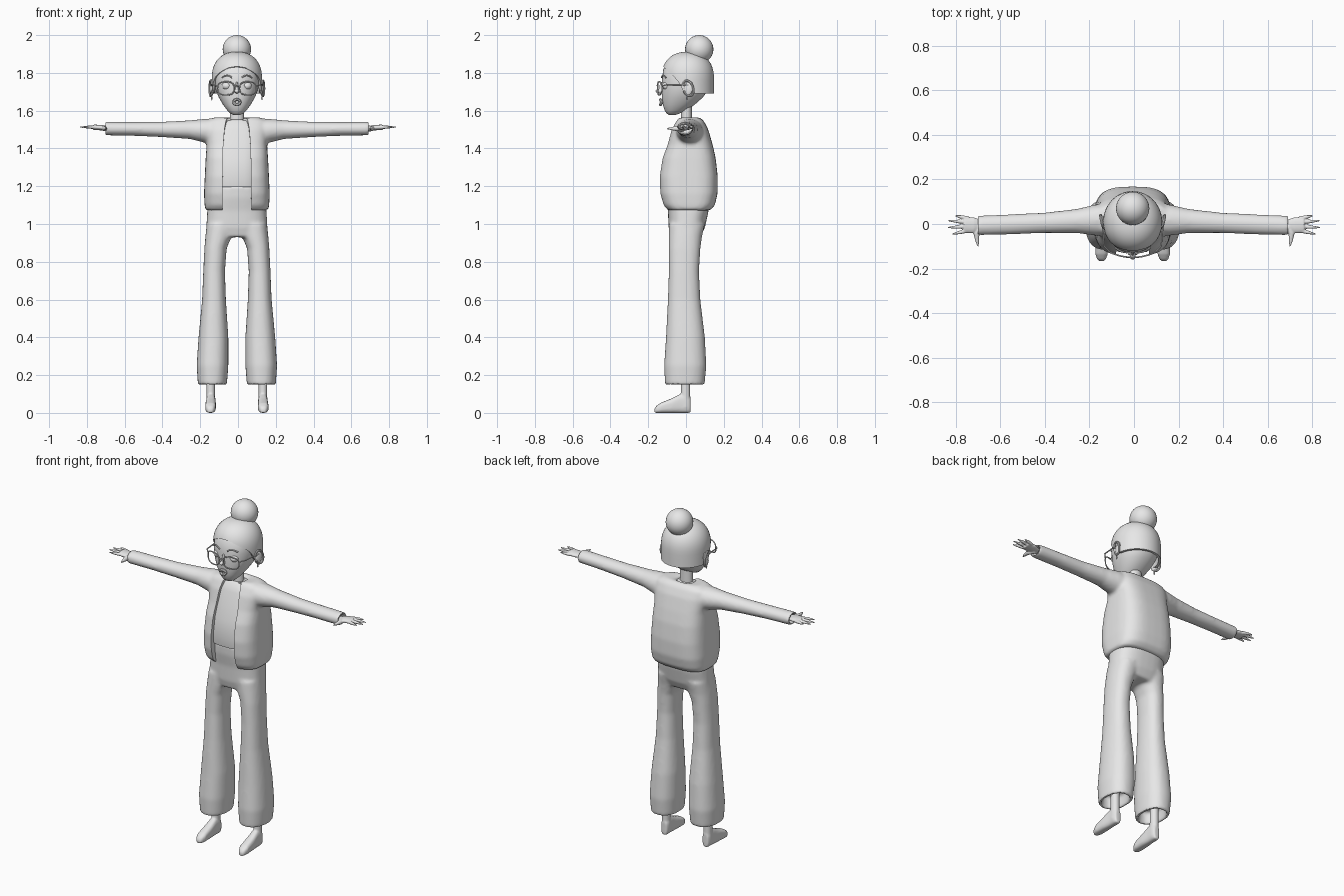
import bpy, bmesh, math
from math import sin, cos, pi, radians
from mathutils import Vector, Matrix

cube = bpy.data.objects.get("Cube")
if cube:
    bpy.data.objects.remove(cube, do_unlink=True)

grey = bpy.data.materials.new("plain_grey")
grey.use_nodes = True
grey.diffuse_color = (0.8, 0.8, 0.8, 1)
grey.node_tree.nodes["Principled BSDF"].inputs["Base Color"].default_value = (0.8, 0.8, 0.8, 1)

BODY = -0.006   # body sits slightly off centre
parts = []


def loft(bm, rings, power=2.0, n=32):
    """Skin a closed tube through rings of (centre, half axis u, half axis v)."""
    loops = []
    for c, u, v in rings:
        loop = []
        for i in range(n):
            a = 2 * pi * i / n
            p = math.copysign(abs(cos(a)) ** (2 / power), cos(a))
            q = math.copysign(abs(sin(a)) ** (2 / power), sin(a))
            loop.append(bm.verts.new(Vector(c) + Vector(u) * p + Vector(v) * q))
        loops.append(loop)
    for a, b in zip(loops, loops[1:]):
        for i in range(n):
            j = (i + 1) % n
            bm.faces.new((a[i], a[j], b[j], b[i]))
    bm.faces.new(loops[0][::-1])
    bm.faces.new(loops[-1])


def upright(rows, cx=0.0):
    """Horizontal rings from (z, half width, front y, back y)."""
    return [((cx, (f + b) / 2, z), (w, 0, 0), (0, (b - f) / 2, 0)) for z, w, f, b in rows]


def tube(points, radii, flat=1.0):
    """Rings along a path; flat squashes the height."""
    pts = [Vector(p) for p in points]
    rings = []
    for i, p in enumerate(pts):
        d = (pts[min(i + 1, len(pts) - 1)] - pts[max(i - 1, 0)]).normalized()
        u = d.cross(Vector((0, 0, 1))).normalized()
        rings.append((p, u * radii[i], u.cross(d) * radii[i] * flat))
    return rings


def ball(bm, centre, size, rot=(0, 0, 0)):
    m = Matrix.Translation(centre)
    for angle, axis in zip(rot, "XYZ"):
        m = m @ Matrix.Rotation(angle, 4, axis)
    m = m @ Matrix.Diagonal((*size, 1))
    bmesh.ops.create_uvsphere(bm, u_segments=28, v_segments=18, radius=1, matrix=m)


def bake(ob):
    dg = bpy.context.evaluated_depsgraph_get()
    me = bpy.data.meshes.new_from_object(ob.evaluated_get(dg))
    name = ob.name
    bpy.data.objects.remove(ob, do_unlink=True)
    new = bpy.data.objects.new(name, me)
    bpy.context.collection.objects.link(new)
    me.materials.clear()
    me.materials.append(grey)
    parts.append(new)
    return new


def finish(name, bm, voxel=0, smooth=0, cutter=None, thick=0, dx=BODY):
    bmesh.ops.recalc_face_normals(bm, faces=bm.faces)
    bmesh.ops.translate(bm, verts=bm.verts, vec=(dx, 0, 0))
    me = bpy.data.meshes.new(name)
    bm.to_mesh(me)
    bm.free()
    ob = bpy.data.objects.new(name, me)
    bpy.context.collection.objects.link(ob)
    if voxel:
        mod = ob.modifiers.new("blend", 'REMESH')
        mod.mode, mod.voxel_size = 'VOXEL', voxel
    if smooth:
        mod = ob.modifiers.new("relax", 'SMOOTH')
        mod.factor, mod.iterations = 0.5, smooth
    if cutter:
        mod = ob.modifiers.new("opening", 'BOOLEAN')
        mod.operation, mod.object = 'DIFFERENCE', cutter
    if thick:
        mod = ob.modifiers.new("thickness", 'SOLIDIFY')
        mod.thickness, mod.offset = thick, -1
    return bake(ob)


def wire(name, points, radius, cyclic=False):
    cu = bpy.data.curves.new(name, 'CURVE')
    cu.dimensions, cu.bevel_depth, cu.bevel_resolution, cu.use_fill_caps = '3D', radius, 2, True
    sp = cu.splines.new('POLY')
    sp.points.add(len(points) - 1)
    for p, q in zip(sp.points, points):
        p.co = (q[0] + BODY, q[1], q[2], 1)
    sp.use_cyclic_u = cyclic
    ob = bpy.data.objects.new(name, cu)
    bpy.context.collection.objects.link(ob)
    return bake(ob)


# Trousers: pelvis and two flared legs with hollow hems
bm = bmesh.new()
loft(bm, upright([(0.93, .14, -.08, .075), (0.98, .162, -.092, .1), (1.07, .157, -.096, .12),
                  (1.14, .145, -.108, .12), (1.2, .13, -.11, .11)]), 2.6)
leg = [(.22, .075, .185, -.09, .075), (.148, .07, .19, -.095, .08), (.145, .053, .206, -.111, .098),
       (.25, .045, .213, -.116, .108), (.4, .045, .203, -.106, .1), (.6, .058, .184, -.096, .076),
       (.75, .063, .178, -.091, .069), (.87, .054, .172, -.091, .076), (.93, .03, .167, -.091, .084),
       (1.0, .012, .16, -.09, .1)]
for s in (1, -1):
    loft(bm, [((s * (a + b) / 2, (f + k) / 2, z), ((b - a) / 2, 0, 0), (0, (k - f) / 2, 0))
              for z, a, b, f, k in leg], 2.3)
finish("trousers", bm, 0.009, 8)

# Jacket: boxy body with sleeves, opened down the front
bm = bmesh.new()
loft(bm, [((0, -.17, z), (w, 0, 0), (0, .14, 0)) for z, w in
          ((1.0, .078), (1.4, .073), (1.5, .066), (1.62, .052))], 8, 40)
cutter = finish("opening_cutter", bm)
parts.remove(cutter)
bm = bmesh.new()
loft(bm, upright([(1.072, .166, -.098, .128), (1.1, .171, -.122, .153), (1.16, .174, -.139, .167),
                  (1.25, .17, -.143, .168), (1.35, .165, -.127, .157), (1.42, .16, -.1, .141),
                  (1.5, .166, -.077, .118), (1.545, .163, -.052, .095), (1.565, .12, -.036, .072),
                  (1.562, .052, -.034, .05), (1.53, .045, -.03, .04)]), 3.2, 40)
sleeve = [(.05, -.06, .1, 1.4, 1.56), (.17, -.052, .087, 1.43, 1.557), (.25, -.041, .068, 1.45, 1.549),
          (.4, -.041, .051, 1.46, 1.541), (.55, -.047, .044, 1.467, 1.54), (.7, -.051, .037, 1.469, 1.541),
          (.701, -.038, .026, 1.48, 1.53), (.66, -.036, .024, 1.482, 1.528)]
for s in (1, -1):
    loft(bm, [((s * x, (f + b) / 2, (lo + hi) / 2), (0, (b - f) / 2, 0), (0, 0, (hi - lo) / 2))
              for x, f, b, lo, hi in sleeve])
finish("jacket", bm, 0.009, 8, cutter)
bpy.data.objects.remove(cutter, do_unlink=True)

# Shirt under the jacket
bm = bmesh.new()
loft(bm, upright([(1.195, .12, -.122, .09), (1.25, .12, -.128, .1), (1.35, .12, -.112, .1), (1.42, .12, -.087, .09),
                  (1.5, .11, -.062, .06), (1.545, .08, -.04, .05), (1.552, .04, -.03, .04)]), 3)
finish("shirt", bm)

# Neck and face
bm = bmesh.new()
loft(bm, upright([(1.5, .04, -.028, .034), (1.56, .037, -.026, .032), (1.65, .037, -.026, .032)]))
finish("neck", bm)
bm = bmesh.new()
loft(bm, upright([(1.576, .014, -.088, -.06), (1.584, .034, -.102, -.035), (1.6, .05, -.113, 0), (1.63, .073, -.123, .045),
                  (1.67, .096, -.128, .09), (1.71, .113, -.129, .12), (1.76, .12, -.128, .13),
                  (1.82, .118, -.122, .128), (1.86, .1, -.09, .11), (1.89, .06, -.05, .07)]), 2.2, 40)
finish("face", bm, smooth=1)

# Hair cap whose lower edge follows the hairline, and a bun
line = [(0, 1.835), (.35, 1.828), (.7, 1.806), (1.0, 1.782), (1.2, 1.755), (1.4, 1.705), (1.7, 1.69), (pi, 1.69)]


def hairline(d):
    for (a, za), (b, zb) in zip(line, line[1:]):
        if d <= b + 1e-6:
            return za + (zb - za) * (d - a) / (b - a)


bm = bmesh.new()
cols, rows, top = 72, 14, 1.912
grid = []
for r in range(rows):
    t, ring = r / rows, []
    for i in range(cols):
        a = 2 * pi * i / cols - pi
        z = hairline(abs(a)) + (top - hairline(abs(a))) * sin(t * pi / 2)
        h = max(0, (z - 1.77) / (top - 1.77))
        k = (1 - h ** 2.3) ** (1 / 2.3)
        ring.append(bm.verts.new((sin(a) * .133 * k, .009 - cos(a) * .139 * k, z)))
    grid.append(ring)
for lo, hi in zip(grid, grid[1:]):
    for i in range(cols):
        bm.faces.new((lo[i], lo[(i + 1) % cols], hi[(i + 1) % cols], hi[i]))
bm.faces.new(grid[-1])
finish("hair", bm, thick=.014)
bm = bmesh.new()
ball(bm, (0, .07, 1.925), (.075, .075, .075))
finish("hair_bun", bm)

# Nose and mouth
bm = bmesh.new()
ball(bm, (0, -.138, 1.703), (.013, .024, .012))
ball(bm, (0, -.127, 1.725), (.008, .014, .03))
finish("nose", bm, 0.003, 4)
wire("lips", [(.016 * cos(t * pi / 8), -.129 - .006 * abs(sin(t * pi / 8)), 1.645 + .014 * sin(t * pi / 8))
              for t in range(16)], .008, True)

for s, side in ((1, "left"), (-1, "right")):
    # Eye, lid and brow
    bm = bmesh.new()
    ball(bm, (s * .053, -.1, 1.73), (.024, .024, .021))
    finish(side + "_eye", bm)
    bm = bmesh.new()
    ball(bm, (s * .053, -.1, 1.73), (.027, .027, .024))
    bmesh.ops.bisect_plane(bm, geom=bm.verts[:] + bm.edges[:] + bm.faces[:], plane_co=(0, 0, 1.731),
                           plane_no=(0, 0, 1), clear_inner=True)
    finish(side + "_eyelid", bm, thick=.003)
    wire(side + "_eyebrow", [(s * (.025 + .055 * t), -.128 + .022 * t * t, 1.775 + .012 * sin(pi * t))
                             for t in (0, .25, .5, .75, 1)], .004)
    # Glasses rim and temple
    rim = []
    for i in range(28):
        a = 2 * pi * i / 28
        x = .058 + .044 * math.copysign(abs(cos(a)) ** .75, cos(a))
        rim.append((s * x, -.15 + 2.2 * x * x, 1.718 + .035 * math.copysign(abs(sin(a)) ** .75, sin(a))))
    wire(side + "_glasses_rim", rim, .0035, True)
    wire(side + "_glasses_temple", [(s * .101, -.128, 1.73), (s * .128, -.1, 1.738), (s * .135, -.02, 1.738),
                                    (s * .138, .02, 1.735), (s * .138, .035, 1.71)], .0035)
    # Ear with raised outer rim, and a drop earring
    bm = bmesh.new()
    ball(bm, (s * .132, .012, 1.718), (.01, .026, .04), (radians(-15), 0, s * radians(-18)))
    finish(side + "_ear", bm)
    wire(side + "_ear_rim", [(s * (.138 + .25 * y), .012 + y - .2 * z, 1.718 + z) for y, z in
                             [(.027 * cos(k * pi / 9), .041 * sin(k * pi / 9)) for k in range(-8, 9)]], .006)
    bm = bmesh.new()
    ball(bm, (s * .133, .005, 1.667), (.004, .004, .012))
    finish(side + "_earring", bm)

    # Hand: palm, four fingers and a thumb
    bm = bmesh.new()
    loft(bm, tube([(s * .65, -.006, 1.505), (s * .69, -.006, 1.507), (s * .72, -.006, 1.51), (s * .765, -.004, 1.512)],
                  [.02, .026, .036, .036], .4), n=20)
    for y, tip_y, tip in ((.025, .038, .805), (.008, .015, .836), (-.011, -.016, .839), (-.029, -.046, .818)):
        loft(bm, tube([(s * .745, y, 1.511), (s * (.745 + tip) / 2, (y + tip_y) / 2, 1.513), (s * tip, tip_y, 1.513)],
                      [.0095, .0085, .003]), n=12)
    loft(bm, tube([(s * .69, -.01, 1.506), (s * .708, -.045, 1.505), (s * .705, -.075, 1.505), (s * .7, -.102, 1.505)],
                  [.016, .014, .009, .003]), n=12)
    finish(side + "_hand", bm, 0.0035, 3, dx=0)

    # Slipper foot with slim ankle
    bm = bmesh.new()
    loft(bm, [((s * (.137 - .02 * y), y, h / 2), (w, 0, 0), (0, 0, h / 2)) for y, w, h in
              ((-.167, .01, .022), (-.158, .02, .036), (-.135, .028, .053), (-.075, .028, .077), (-.03, .025, .1),
               (.005, .025, .1), (.024, .018, .08))], 2.8, 24)
    loft(bm, upright([(.03, .025, -.035, .025), (.09, .023, -.028, .023), (.24, .023, -.026, .022)], s * .138), n=24)
    finish(side + "_foot", bm, 0.005, 5)

# Glasses bridge
wire("glasses_bridge", [(-.017, -.149, 1.728), (0, -.153, 1.733), (.017, -.149, 1.728)], .0035)

for ob in parts:
    ob.select_set(True)
bpy.context.view_layer.objects.active = parts[0]
bpy.ops.object.shade_smooth_by_angle(angle=radians(40))
